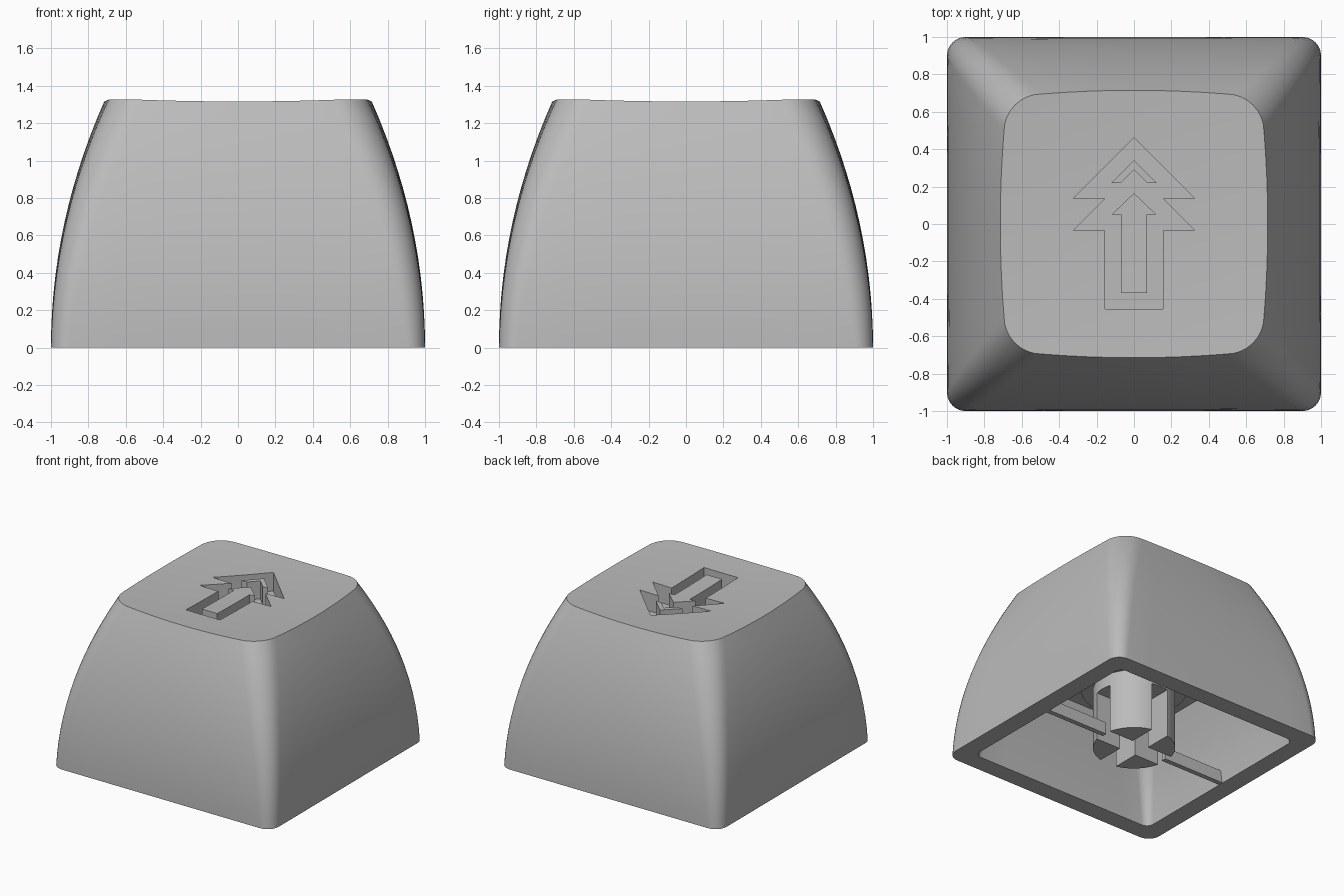
import bpy, bmesh, math
from mathutils import Matrix

old = bpy.data.objects.get("Cube")
if old:
    bpy.data.objects.remove(old, do_unlink=True)

grey = bpy.data.materials.new("mid_grey")
grey.use_nodes = True
colour = (0.5, 0.5, 0.5, 1)
grey.diffuse_color = colour
grey.node_tree.nodes["Principled BSDF"].inputs["Base Color"].default_value = colour


def make_object(name, bm):
    bmesh.ops.recalc_face_normals(bm, faces=bm.faces[:])
    mesh = bpy.data.meshes.new(name)
    bm.to_mesh(mesh)
    bm.free()
    mesh.materials.append(grey)
    ob = bpy.data.objects.new(name, mesh)
    bpy.context.collection.objects.link(ob)
    return ob


def activate(ob):
    bpy.ops.object.select_all(action='DESELECT')
    ob.select_set(True)
    bpy.context.view_layer.objects.active = ob


def smooth(ob):
    activate(ob)
    bpy.ops.object.shade_smooth_by_angle(angle=math.radians(30))


def cut(ob, cutter):
    activate(ob)
    mod = ob.modifiers.new("cut", 'BOOLEAN')
    mod.operation = 'DIFFERENCE'
    mod.solver = 'EXACT'
    mod.object = cutter
    bpy.ops.object.modifier_apply(modifier=mod.name)
    bpy.data.objects.remove(cutter, do_unlink=True)


def outline(half, radius, bulge=0, arc=8, side=8):
    """Rounded square whose sides swell outwards by bulge."""
    pts = []
    flat = half - radius
    for k in range(4):
        quarter = Matrix.Rotation(k * math.pi / 2, 2)
        local = []
        for j in range(side):
            u = -1 + 2 * j / side
            local.append((half + bulge * (1 - u * u), flat * u))
        for j in range(arc):
            a = math.pi / 2 * j / arc
            local.append((flat + radius * math.cos(a), flat + radius * math.sin(a)))
        for x, y in local:
            c, s = quarter[0][0], quarter[1][0]
            pts.append((c * x - s * y, s * x + c * y))
    return pts


def dish(x, y):
    return 1.295 + 0.04 * (x * x + y * y)


def add_box(bm, size, centre):
    m = Matrix.Translation(centre) @ Matrix.Diagonal((*size, 1))
    bmesh.ops.create_cube(bm, size=1, matrix=m)


# Hollow body: ceiling, inner walls, rim, curved outer walls, dished top
rings = []
CEILING = 0.68
for t in (1, 0.75, 0.5, 0.25, 0):
    rings.append([(x, y, CEILING * t)
                  for x, y in outline(0.85 - 0.19 * t ** 1.5, 0.06 + 0.06 * t)])
STEPS = 14
for i in range(STEPS + 1):
    t = i / STEPS
    bulge = 0.02 * t
    pts = outline(1 - 0.285 * t * t - bulge, 0.1 + 0.1 * t, bulge)
    rings.append([(x, y, t * dish(x, y)) for x, y in pts])
for i in range(9, 0, -1):
    s = i / 10
    rings.append([(x * s, y * s, dish(x * s, y * s)) for x, y in pts])

bm = bmesh.new()
loops = [[bm.verts.new(p) for p in ring] for ring in rings]
n = len(loops[0])
for a, b in zip(loops, loops[1:]):
    for j in range(n):
        k = (j + 1) % n
        bm.faces.new((a[j], a[k], b[k], b[j]))
bm.faces.new(loops[0])
centre = bm.verts.new((0, 0, dish(0, 0)))
for j in range(n):
    bm.faces.new((loops[-1][j], loops[-1][(j + 1) % n], centre))
body = make_object("cap_body", bm)


# Engraved double arrow, with a raised small arrow and chevron inside
def mirrored(half):
    return half + [(-x, y) for x, y in reversed(half) if x > 0]


big_arrow = mirrored([(0, 0.46), (0.325, 0.135), (0.155, 0.135),
                      (0.325, -0.035), (0.155, -0.035), (0.155, -0.455)])
small_arrow = mirrored([(0, 0.165), (0.12, 0.05), (0.07, 0.05), (0.07, -0.37)])
chevron = [(0, 0.34), (0.12, 0.22), (0.07, 0.22),
           (0, 0.29), (-0.07, 0.22), (-0.12, 0.22)]
bm = bmesh.new()
for shape in (big_arrow, small_arrow, chevron):
    vs = [bm.verts.new((x, y, 1.15)) for x, y in shape]
    for a, b in zip(vs, vs[1:] + vs[:1]):
        bm.edges.new((a, b))
bmesh.ops.triangle_fill(bm, edges=bm.edges[:], use_beauty=True, normal=(0, 0, 1))
ext = bmesh.ops.extrude_face_region(bm, geom=bm.faces[:], use_keep_orig=True)
top = [v for v in ext["geom"] if isinstance(v, bmesh.types.BMVert)]
bmesh.ops.translate(bm, vec=(0, 0, 0.4), verts=top)
cut(body, make_object("arrow_cutter", bm))
smooth(body)

# Stem split by a cross slot
bm = bmesh.new()
bmesh.ops.create_cone(bm, cap_ends=True, segments=48, radius1=0.31, radius2=0.31,
                      depth=0.6, matrix=Matrix.Translation((0, 0, 0.3)))
stem = make_object("stem", bm)
for size in ((0.15, 1, 0.8), (1, 0.15, 0.8)):
    bm = bmesh.new()
    add_box(bm, size, (0, 0, 0))
    cut(stem, make_object("slot_cutter", bm))
smooth(stem)

# Wider collar joining the stem to the ceiling
bm = bmesh.new()
bmesh.ops.create_cone(bm, cap_ends=True, segments=48, radius1=0.4, radius2=0.4,
                      depth=0.2, matrix=Matrix.Translation((0, 0, 0.6)))
smooth(make_object("stem_collar", bm))

# Thin ribs from the stem to the side walls
for name, side in (("left_rib", 1), ("right_rib", -1)):
    bm = bmesh.new()
    add_box(bm, (0.58, 0.04, 0.1), (side * 0.58, 0, 0.055))
    make_object(name, bm)
